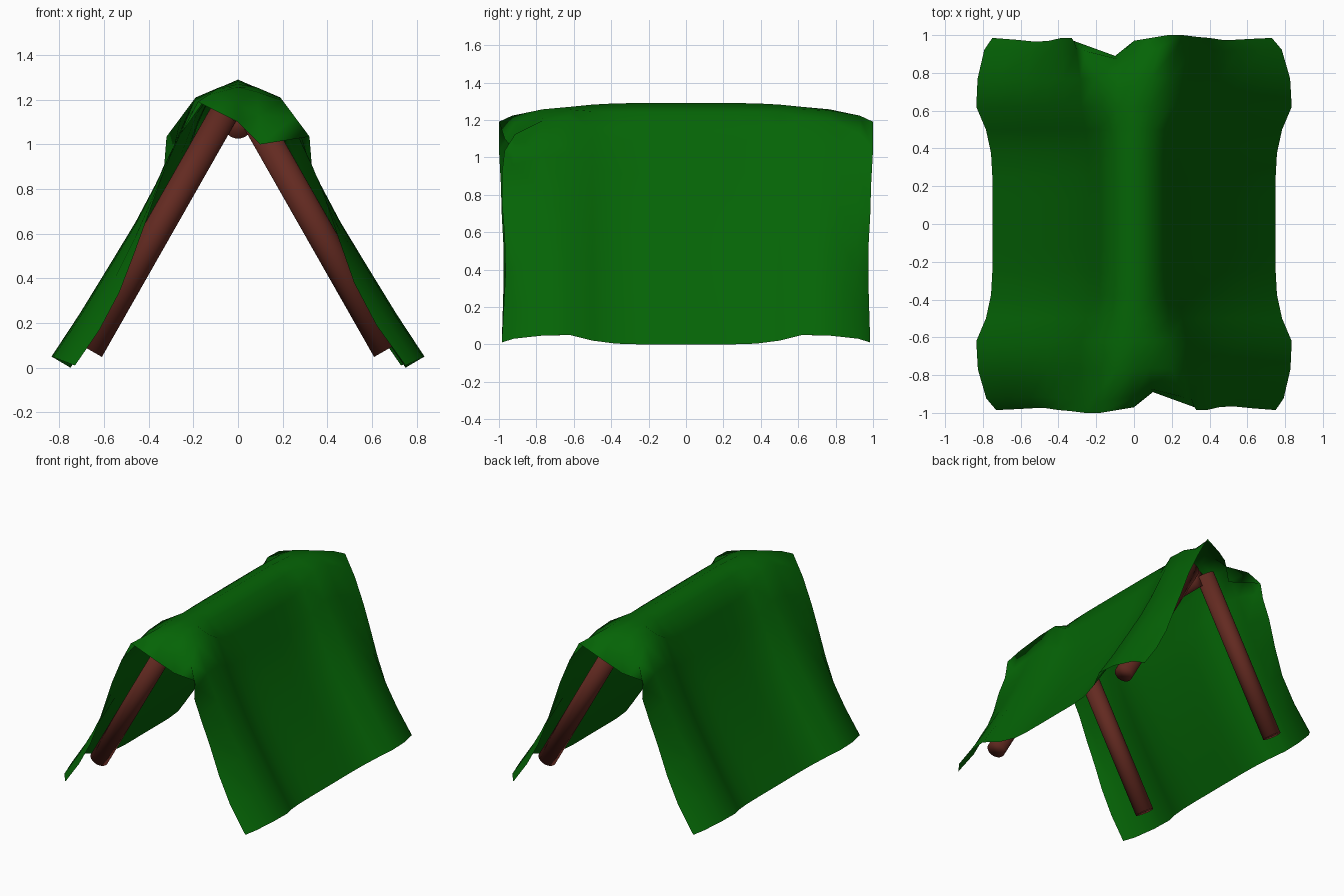
import bpy
from mathutils import Vector

cube = bpy.data.objects.get("Cube")
if cube:
    bpy.data.objects.remove(cube, do_unlink=True)


def make_material(name, color):
    mat = bpy.data.materials.new(name)
    mat.use_nodes = True
    mat.diffuse_color = (*color, 1)
    mat.node_tree.nodes["Principled BSDF"].inputs["Base Color"].default_value = (*color, 1)
    return mat


green = make_material("green cloth", (0.0015, 0.128, 0.0018))
brown = make_material("brown wood", (0.125, 0.023, 0.015))


# Wooden frame: a ridge pole and two crossed legs near each end
def pole(name, start, end, radius=0.064):
    start, end = Vector(start), Vector(end)
    axis = end - start
    bpy.ops.mesh.primitive_cylinder_add(
        vertices=32, radius=radius, depth=axis.length, location=(start + end) / 2,
        rotation=axis.to_track_quat('Z', 'Y').to_euler())
    ob = bpy.context.object
    ob.name = name
    ob.data.materials.append(brown)
    bpy.ops.object.shade_smooth()


LEG_Y = 0.68
pole("ridge_pole", (0, -LEG_Y, 1.09), (0, LEG_Y, 1.09))
for end_name, y in (("front", -LEG_Y), ("back", LEG_Y)):
    for side_name, s in (("left", 1), ("right", -1)):
        pole(f"{end_name}_{side_name}_leg", (s * 0.665, y, 0.08), (s * 0.065, y, 1.135))

# Cloth cross-sections, from the ridge down to the ground: (x, z)
over_legs = [(0, 1.27), (.085, 1.255), (.19, 1.21), (.28, 1.01), (.37, .82),
             (.46, .65), (.575, .46), (.71, .24), (.835, .05)]
between_legs = [(0, 1.29), (.115, 1.24), (.18, 1.09), (.24, .91), (.32, .725),
                (.415, .54), (.52, .355), (.635, .17), (.75, 0)]
# Drooping end hem, from one ground corner over the ridge to the other
hem = [(-.73, -.985, .01), (-.62, -.98, .17), (-.53, -.975, .34), (-.465, -.975, .51),
       (-.4, -.985, .69), (-.34, -.99, .86), (-.26, -1, 1.04), (-.18, -1, 1.19),
       (0, -.97, 1.1), (.1, -.89, 1.0), (.32, -.97, 1.035), (.33, -.985, .91),
       (.385, -.985, .77), (.45, -.97, .58), (.52, -.965, .38), (.62, -.975, .19),
       (.75, -.985, .01)]


def full_section(half, y):
    left = [Vector((-x, y, z)) for x, z in reversed(half[1:])]
    return left + [Vector((x, y, z)) for x, z in half]


def blend(a, b, t):
    return [p.lerp(q, t) for p, q in zip(a, b)]


# One row of the front half: y, sag between the legs, droop towards the hem
def cloth_row(y, sag, droop):
    row = blend(full_section(over_legs, y), full_section(between_legs, y), sag)
    return blend(row, [Vector(p) for p in hem], droop)


front = [cloth_row(*row) for row in (
    (-.98, 0, 1), (-.86, 0, .5), (-.75, 0, .08), (-.62, 0, 0), (-.5, .6, 0),
    (-.375, .92, 0), (-.25, 1, 0), (-.125, 1, 0))]
# The back half is the front half turned half way round
back = [[Vector((-p.x, -p.y, p.z)) for p in reversed(row)] for row in reversed(front)]
rows = front + [cloth_row(0, 1, 0)] + back

cols = len(hem)
verts = [p for row in rows for p in row]
faces = [(r * cols + c, r * cols + c + 1, (r + 1) * cols + c + 1, (r + 1) * cols + c)
         for r in range(len(rows) - 1) for c in range(cols - 1)]
mesh = bpy.data.meshes.new("tent_cloth")
mesh.from_pydata(verts, [], faces)
mesh.materials.append(green)
mesh.shade_smooth()
cloth = bpy.data.objects.new("tent_cloth", mesh)
bpy.context.collection.objects.link(cloth)
